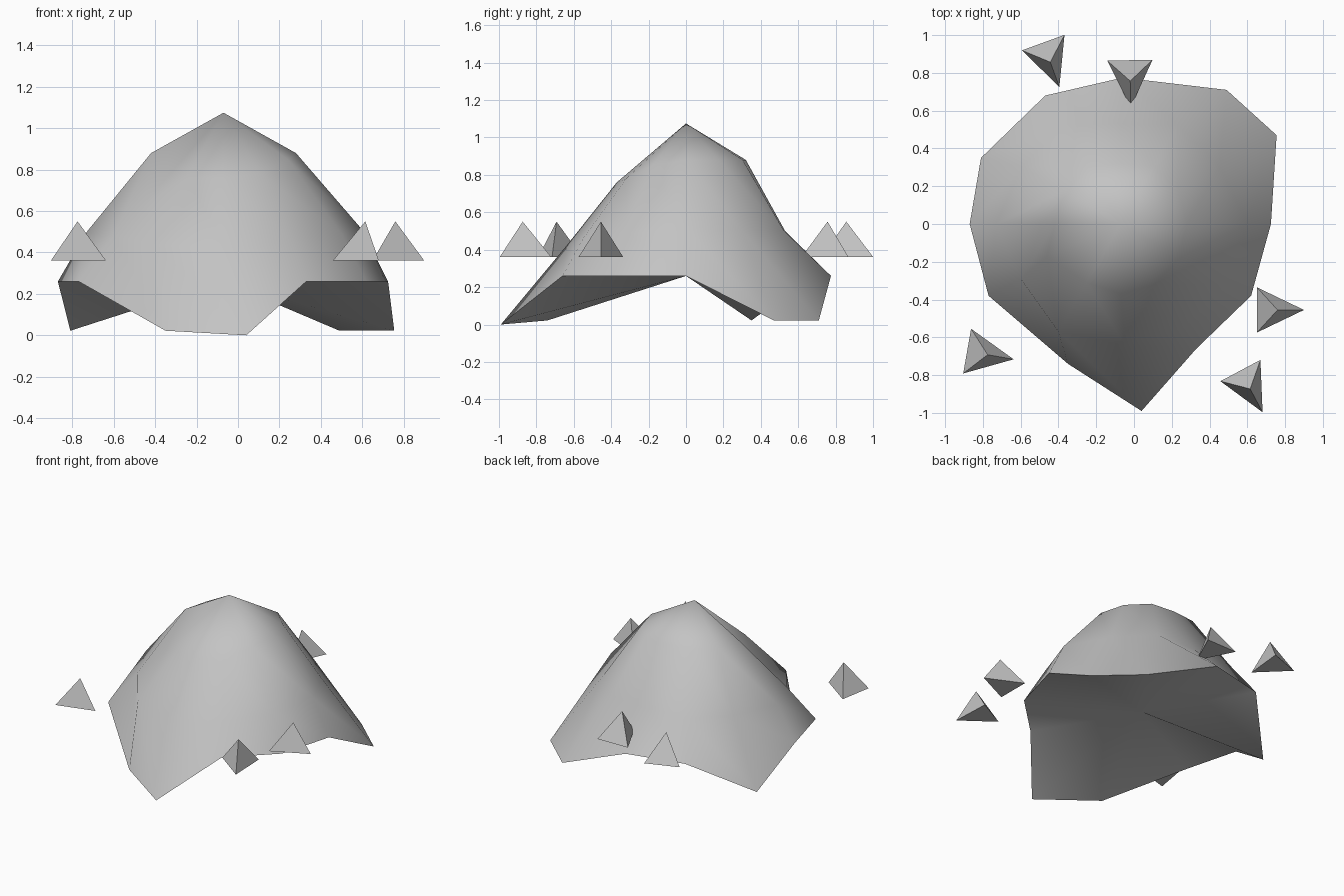
import bpy, bmesh, math
from mathutils import Vector

if "Cube" in bpy.data.objects:
    bpy.data.objects.remove(bpy.data.objects["Cube"])

grey = bpy.data.materials.new("stone_grey")
grey.diffuse_color = (0.55, 0.55, 0.55, 1)
grey.use_nodes = True
grey.node_tree.nodes["Principled BSDF"].inputs["Base Color"].default_value = grey.diffuse_color

CX, SEG = -0.07, 12


def finish(name, bm):
    bmesh.ops.recalc_face_normals(bm, faces=bm.faces)
    me = bpy.data.meshes.new(name)
    bm.to_mesh(me)
    bm.free()
    me.materials.append(grey)
    ob = bpy.data.objects.new(name, me)
    bpy.context.collection.objects.link(ob)
    return ob


def ring(radius, z, moved):
    """Twelve-point ring; moved maps an index to a pulled position."""
    pts = []
    for i in range(SEG):
        a = math.tau * i / SEG
        p = (CX + radius * math.cos(a), radius * math.sin(a), z)
        pts.append(Vector(moved.get(i, p)))
    return pts


# Draped mound: rings from top to hem, with pulled corners and one dent
rings = [
    ring(0.35, 0.88, {3: (-0.07, 0.32, 0.88), 7: (-0.46, -0.17, 0.63),
                      8: (-0.25, -0.31, 0.76), 9: (-0.07, -0.37, 0.76),
                      10: (0.11, -0.32, 0.78), 11: (0.24, -0.18, 0.85)}),
    ring(0.605, 0.50, {0: (0.60, 0, 0.51), 3: (-0.07, 0.53, 0.50),
                       6: (-0.73, 0, 0.50), 7: (-0.60, -0.29, 0.48),
                       8: (-0.40, -0.57, 0.44), 9: (-0.05, -0.64, 0.42),
                       10: (0.26, -0.55, 0.46), 11: (0.50, -0.32, 0.49)}),
    ring(0.80, 0.26, {0: (0.725, 0, 0.26), 1: (0.755, 0.47, 0.022),
                      2: (0.49, 0.71, 0.022), 3: (-0.06, 0.775, 0.26),
                      4: (-0.47, 0.68, 0.26), 5: (-0.81, 0.35, 0.022),
                      7: (-0.77, -0.38, 0.26), 8: (-0.35, -0.74, 0.022),
                      9: (0.04, -0.99, 0.0), 10: (0.33, -0.66, 0.26),
                      11: (0.62, -0.38, 0.26)}),
]
bm = bmesh.new()
apex = bm.verts.new((CX, 0, 1.075))
hub = bm.verts.new((CX, 0, 0.26))
rows = [[bm.verts.new(p) for p in r] for r in rings]
hem = rows[-1]
for i in range(SEG):
    j = (i + 1) % SEG
    bm.faces.new((apex, rows[0][i], rows[0][j]))
    for up, low in zip(rows, rows[1:]):
        bm.faces.new((up[i], low[i], low[j], up[j]))
    bm.faces.new((hub, hem[j], hem[i]))     # underside fan
mound = finish("mound", bm)
bpy.context.view_layer.objects.active = mound
mound.select_set(True)
bpy.ops.object.shade_smooth_by_angle(angle=math.radians(62))
mound.select_set(False)

# Small three-sided spikes floating around the mound: x, y, heading
spikes = [(0.76, -0.455, 0), (-0.775, -0.692, -10), (0.615, -0.873, -62),
          (-0.443, 0.857, -70), (-0.02, 0.757, -89)]
for n, (x, y, heading) in enumerate(spikes, 1):
    bm = bmesh.new()
    a = math.radians(heading)
    base = []
    for u, v in ((-0.11, -0.12), (0.14, 0), (-0.11, 0.12)):
        base.append(bm.verts.new((x + u * math.cos(a) - v * math.sin(a),
                                  y + u * math.sin(a) + v * math.cos(a), 0.36)))
    tip = bm.verts.new((x, y, 0.55))
    bm.faces.new(base[::-1])
    for i in range(3):
        bm.faces.new((base[i], base[(i + 1) % 3], tip))
    finish(f"spike_{n}", bm)
